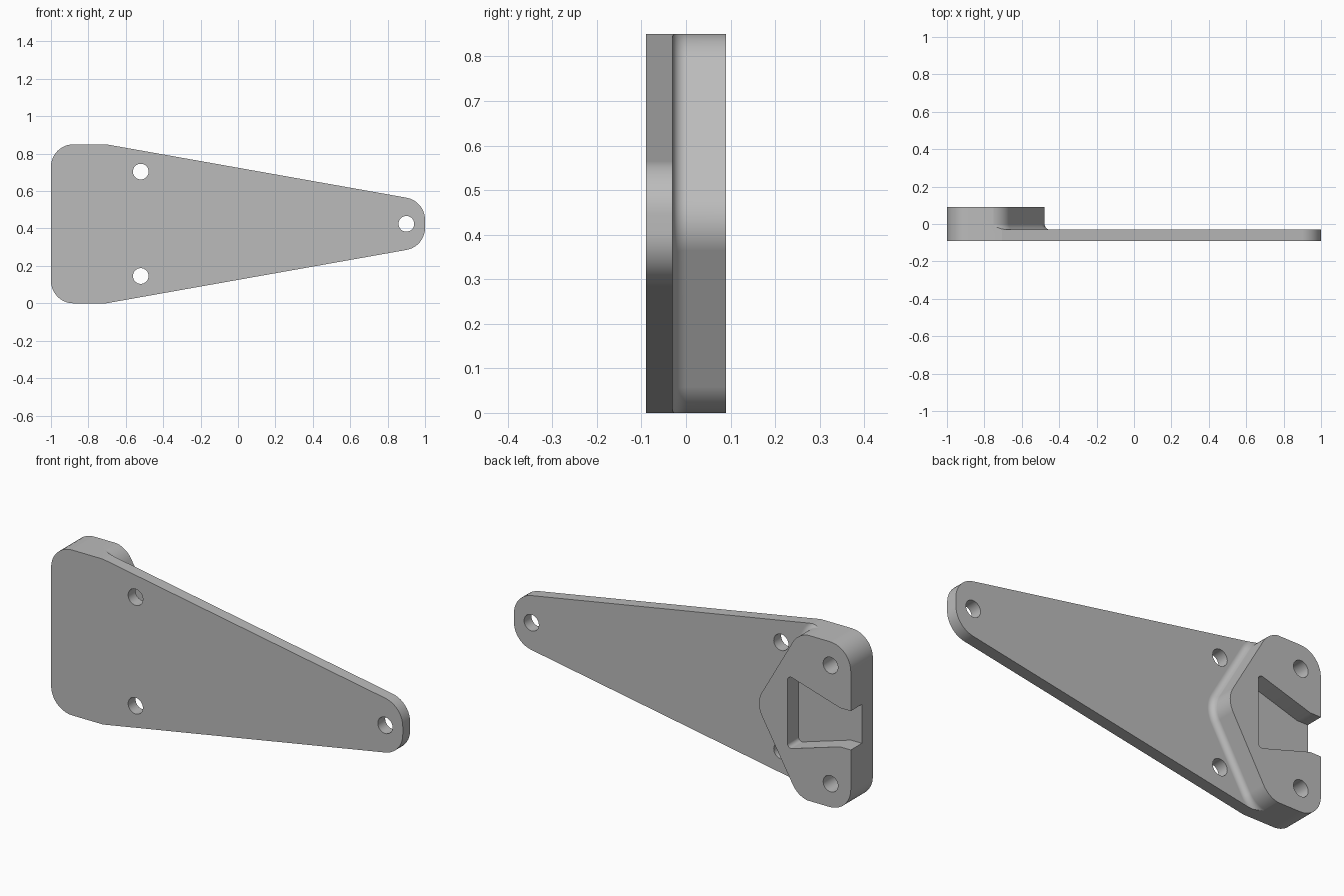
import bpy, bmesh
from math import pi, sin, cos, atan2
from mathutils import Vector

if "Cube" in bpy.data.objects:
    bpy.data.objects.remove(bpy.data.objects["Cube"], do_unlink=True)

MID = 0.425                     # height of the symmetry line
FRONT, STEP, BACK = -0.09, -0.03, 0.09

grey = bpy.data.materials.new("satin_grey")
grey.use_nodes = True
colour = (0.5, 0.5, 0.5, 1)
grey.diffuse_color = colour
grey.node_tree.nodes["Principled BSDF"].inputs["Base Color"].default_value = colour


def mirrored(half):
    """Close a lower half outline (x, distance from the middle, radius)."""
    low = [(x, MID - h, r) for x, h, r in half]
    high = [(x, MID + h, r) for x, h, r in reversed(half) if h > 0]
    return low + high


def rounded(corners, steps=10):
    """Counter-clockwise convex outline as (arc centre, normal, radius)."""
    out = []
    for i, (x, z, r) in enumerate(corners):
        p = Vector((x, z))
        before = (p - Vector(corners[i - 1][:2])).normalized()
        after = (Vector(corners[(i + 1) % len(corners)][:2]) - p).normalized()
        n0, n1 = Vector((before.y, -before.x)), Vector((after.y, -after.x))
        centre = p - (n0 + n1) * (r / (1 + n0.dot(n1)))
        start = atan2(n0.y, n0.x)
        turn = (atan2(n1.y, n1.x) - start) % (2 * pi)
        for k in range(steps + 1):
            a = start + turn * k / steps
            out.append((centre, Vector((cos(a), sin(a))), r))
    return out


def loft(name, outline, rings):
    """Solid through copies of the outline, each with (offset, y)."""
    bm = bmesh.new()
    loops = []
    for d, y in rings:
        pts = [c + n * (r + d) for c, n, r in outline]
        loops.append([bm.verts.new((p.x, y, p.y)) for p in pts])
    for a, b in zip(loops, loops[1:]):
        for i in range(len(a)):
            bm.faces.new((a[i - 1], a[i], b[i], b[i - 1]))
    bm.faces.new(loops[0])
    bm.faces.new(loops[-1])
    bmesh.ops.recalc_face_normals(bm, faces=bm.faces)
    mesh = bpy.data.meshes.new(name)
    bm.to_mesh(mesh)
    bm.free()
    mesh.materials.append(grey)
    obj = bpy.data.objects.new(name, mesh)
    bpy.context.collection.objects.link(obj)
    return obj


def combine(target, tool, operation):
    mod = target.modifiers.new(operation, 'BOOLEAN')
    mod.operation, mod.solver, mod.object = operation, 'EXACT', tool
    bpy.context.view_layer.objects.active = target
    bpy.ops.object.modifier_apply(modifier=mod.name)
    bpy.data.objects.remove(tool, do_unlink=True)


# Tapered plate outline, full thickness
plate = mirrored([(-1, MID, 0.12), (-0.705, MID, 0.001), (1, 0.122, 0.12)])
bracket = loft("mounting_bracket", rounded(plate), [(0, FRONT), (0, BACK)])

# Thin the arm, leaving a pointed boss with a fillet at its foot
boss = mirrored([(-1.3, MID + 0.002, 0.01), (-0.705, MID + 0.002, 0.12), (-0.46, 0, 0.12)])
F = 0.03
fillet = [(F * (1 - sin(a)), STEP + F * (1 - cos(a)))
          for a in (pi / 2 * k / 8 for k in range(9))]
former = loft("boss_former", rounded(boss), [(3, -0.2), (3, STEP)] + fillet + [(0, 0.2)])
combine(bracket, former, 'INTERSECT')

# Dovetail pocket and its open neck
pocket = mirrored([(-0.945, 0.098, 0.002), (-0.64, 0.19, 0.02)])
neck = mirrored([(-1.1, 0.1, 0.002), (-0.9, 0.1, 0.002)])
for shape in (pocket, neck):
    combine(bracket, loft("pocket_cutter", rounded(shape, 5), [(0, 0), (0, 0.2)]), 'DIFFERENCE')

# Through holes in the plate, blind holes in the boss
holes = [(-0.52, 0.279, -0.2), (-0.52, -0.279, -0.2), (0.9, 0, -0.2),
         (-0.885, 0.304, STEP), (-0.885, -0.304, STEP)]
for x, h, floor in holes:
    circle = [(Vector((x, MID + h)), Vector((cos(a), sin(a))), 0.042)
              for a in (2 * pi * k / 32 for k in range(32))]
    combine(bracket, loft("hole_cutter", circle, [(0, floor), (0, 0.2)]), 'DIFFERENCE')

# Smooth curves, crisp edges
bpy.ops.object.select_all(action='DESELECT')
bracket.select_set(True)
bpy.context.view_layer.objects.active = bracket
bpy.ops.object.shade_smooth_by_angle(angle=pi / 7)
bracket.modifiers.new("even_shading", 'WEIGHTED_NORMAL').keep_sharp = True
